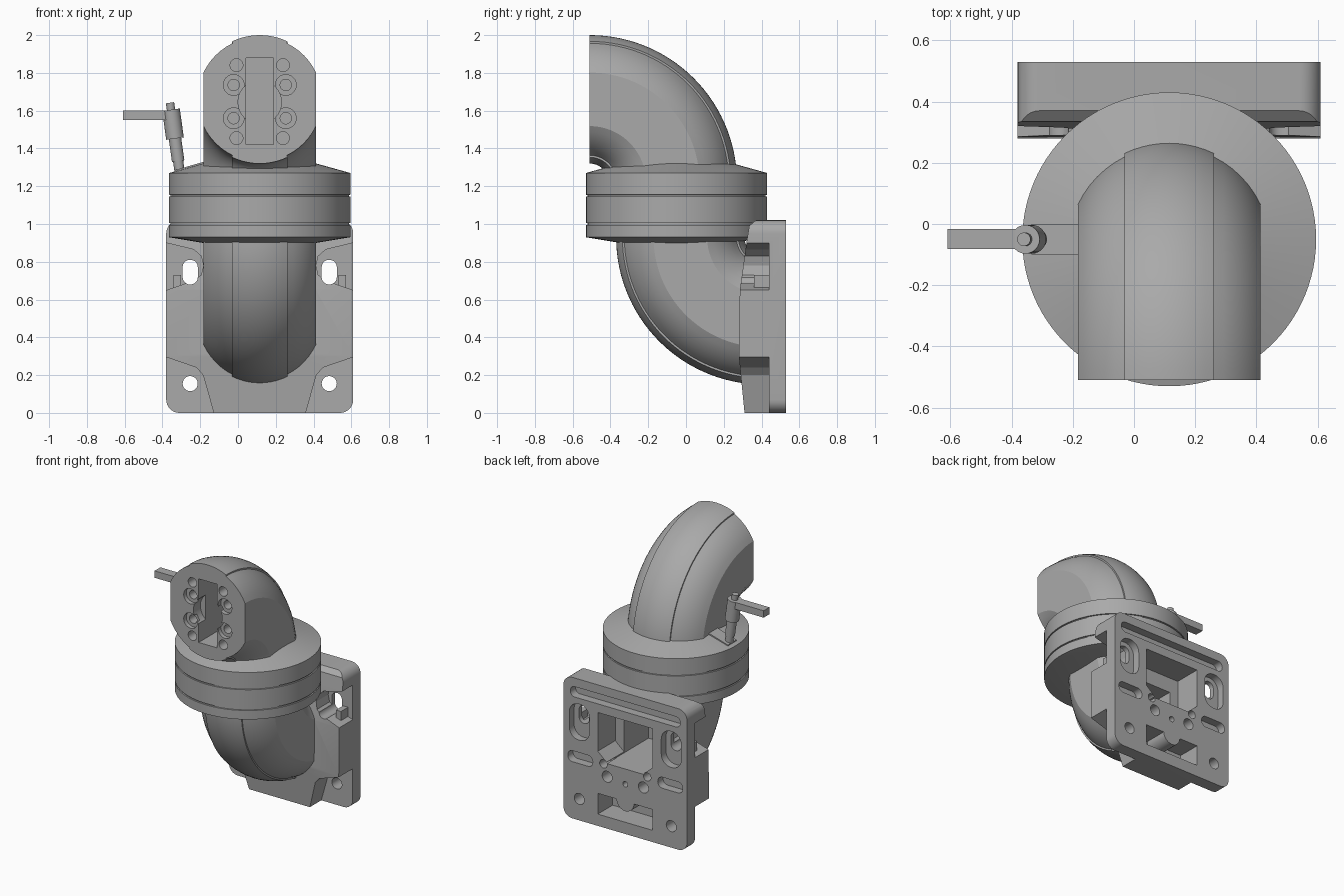
import bpy, bmesh
from math import sin, cos, pi, radians, acos, sqrt
from mathutils import Vector

cube = bpy.data.objects.get("Cube")
if cube:
    bpy.data.objects.remove(cube)

CX = 0.115    # x of the symmetry plane of the body
CY = -0.05    # y of the vertical joint axis

grey = bpy.data.materials.new("satin_grey")
grey.use_nodes = True
grey.diffuse_color = (0.40, 0.40, 0.40, 1)
grey.node_tree.nodes["Principled BSDF"].inputs["Base Color"].default_value = (0.40, 0.40, 0.40, 1)


def loft(name, rings):
    """Closed solid through a list of equal-length point rings."""
    bm = bmesh.new()
    loops = [[bm.verts.new(p) for p in ring] for ring in rings]
    n = len(loops[0])
    for a, b in zip(loops, loops[1:]):
        for i in range(n):
            j = (i + 1) % n
            bm.faces.new((a[i], a[j], b[j], b[i]))
    bm.faces.new(loops[0])
    bm.faces.new(loops[-1])
    bmesh.ops.recalc_face_normals(bm, faces=bm.faces)
    mesh = bpy.data.meshes.new(name)
    bm.to_mesh(mesh)
    bm.free()
    mesh.materials.append(grey)
    obj = bpy.data.objects.new(name, mesh)
    bpy.context.collection.objects.link(obj)
    return obj


def prism(pts, y0, y1, name="cutter"):
    """Outline in x (from the symmetry plane) and z, extruded along y."""
    return loft(name, [[(CX + x, y, z) for x, z in pts] for y in (y0, y1)])


def rounded(x, z, w, h, r, n=8):
    pts = []
    for k, (sx, sz) in enumerate(((1, 1), (-1, 1), (-1, -1), (1, -1))):
        for i in range(n + 1):
            a = (k + i / n) * pi / 2
            pts.append((x + sx * (w / 2 - r) + r * cos(a), z + sz * (h / 2 - r) + r * sin(a)))
    return pts


def box(x, z, w, h):
    return [(x - w / 2, z - h / 2), (x + w / 2, z - h / 2), (x + w / 2, z + h / 2), (x - w / 2, z + h / 2)]


def circle(x, z, r, n=24):
    return [(x + r * cos(2 * pi * i / n), z + r * sin(2 * pi * i / n)) for i in range(n)]


def flip(pts):
    return [(-x, z) for x, z in pts]


def combine(obj, tool, operation="DIFFERENCE"):
    mod = obj.modifiers.new("boolean", "BOOLEAN")
    mod.operation, mod.object, mod.solver = operation, tool, "EXACT"
    bpy.context.view_layer.update()
    result = bpy.data.meshes.new_from_object(obj.evaluated_get(bpy.context.evaluated_depsgraph_get()))
    obj.modifiers.clear()
    obj.data = result
    bpy.data.objects.remove(tool)


def finish(obj, angle=20):
    bpy.ops.object.select_all(action="DESELECT")
    obj.select_set(True)
    bpy.context.view_layer.objects.active = obj
    bpy.ops.object.shade_smooth_by_angle(angle=radians(angle))


# Elbow section: flat cheeks and a raised band along the spine
def elbow_section(r=0.33, band_r=0.34, flat=0.298, band=0.145):
    a0, a1 = acos(flat / r), acos(band / r)
    half = [(r, a0 + (a1 - a0) * i / 6) for i in range(7)]
    half += [(band_r, a1 + 0.01 + (pi - 2 * a1 - 0.02) * i / 10) for i in range(11)]
    half += [(r, pi - a1 + (a1 - a0) * i / 6) for i in range(7)]
    return [(q * cos(a + s), q * sin(a + s)) for s in (0, pi) for q, a in half]


def elbow(name, cy, cz, sign, bend=0.44, steps=30):
    rings = []
    for k in range(steps + 1):
        t = pi / 2 * k / steps
        rings.append([(CX + x, cy + sign * (bend + v) * sin(t), cz + sign * (bend + v) * cos(t))
                      for x, v in elbow_section()])
    return loft(name, rings)


# Upper elbow with its open mouth
upper = elbow("upper_elbow", -0.51, 1.22, 1)
combine(upper, prism(box(0, 1.65, 0.145, 0.46), -0.6, -0.16))
combine(upper, prism(circle(0, 1.645, 0.115, 32), -0.6, -0.43))
for sx in (-1, 1):
    for sz in (-1, 1):
        combine(upper, prism(circle(sx * 0.138, 1.648 + sz * 0.088, 0.055), -0.6, -0.48))
        combine(upper, prism(circle(sx * 0.138, 1.648 + sz * 0.088, 0.03), -0.6, -0.38))
        combine(upper, prism(circle(sx * 0.123, 1.648 + sz * 0.193, 0.034), -0.6, -0.42))
finish(upper)

# Round swivel joint with two parting grooves
profile = [(0.30, 0.90), (0.48, 0.93)]
for z in (1.0, 1.15):
    profile += [(0.48, z - 0.005), (0.472, z - 0.004), (0.472, z + 0.004), (0.48, z + 0.005)]
profile += [(0.48, 1.27), (0.30, 1.32)]
joint = loft("swivel_joint", [[(x, y, z) for x, y in circle(CX, CY, r, 96)] for r, z in profile])
finish(joint, 12)

# Mounting plate: side profile trimmed to a rounded outline
side = [(0.53, 0), (0.53, 1.02), (0.37, 1.02), (0.335, 0.99), (0.32, 0.9),
        (0.285, 0.65), (0.28, 0.3), (0.31, 0)]
plate = loft("mounting_plate", [[(x, y, z) for y, z in side] for x in (CX - 0.495, CX + 0.495)])
combine(plate, prism(rounded(0, 0.51, 0.99, 1.02, 0.07), 0.2, 0.6), "INTERSECT")

# Front pockets, bolt holes, keyholes and back slots on both sides
low_pocket = [(0.6, 0.32), (0.495, 0.295), (0.335, 0.24), (0.30, 0.20), (0.215, -0.1), (0.6, -0.1)]
high_pocket = [(0.6, 0.93), (0.495, 0.90), (0.35, 0.865), (0.31, 0.83), (0.298, 0.78),
               (0.31, 0.73), (0.35, 0.70), (0.495, 0.65), (0.6, 0.62)]
for side_of in (list, flip):
    for outline in (low_pocket, high_pocket):
        combine(plate, prism(side_of(outline), 0.1, 0.44))

# Lower elbow fused to the plate
combine(plate, elbow("lower_elbow", 0.41, 0.93, -1), "UNION")

for side_of in (list, flip):
    for outline, depth in (
            (circle(0.368, 0.155, 0.04), 0.2),
            (rounded(0.368, 0.745, 0.08, 0.13, 0.038), 0.2),
            (rounded(0.368, 0.71, 0.16, 0.26, 0.075), 0.475),
            (rounded(0.36, 0.45, 0.20, 0.08, 0.038), 0.47),
            (circle(0.145, 0.375, 0.04), 0.42),
            (circle(0.175, 0.46, 0.03), 0.42)):
        combine(plate, prism(side_of(outline), depth, 0.6))

# Back openings along the middle
window = [(-0.22, 0.82), (0.22, 0.82), (0.22, 0.54), (0.14, 0.47), (-0.14, 0.47), (-0.22, 0.54)]
combine(plate, prism(window, 0.33, 0.6))
combine(plate, prism(box(0, 0.59, 0.30, 0.24), 0.05, 0.6))
combine(plate, prism(rounded(0, 0.92, 0.88, 0.075, 0.036), 0.47, 0.6))
combine(plate, prism(circle(0, 0.36, 0.02), 0.42, 0.6))
combine(plate, prism(box(0, 0.16, 0.44, 0.15), 0.36, 0.6))
finish(plate)

# Half-round screw boss in the bottom opening
boss = prism([(0.07 * cos(a * pi / 12), 0.235 - 0.07 * sin(a * pi / 12)) for a in range(13)],
             0.36, 0.53, "bottom_boss")
finish(boss)

# Small stops inside the upper pockets
for label, s in (("left", 1), ("right", -1)):
    prism(box(s * 0.437, 0.695, 0.04, 0.07), 0.36, 0.45, label + "_stop")

# Locking lever: pad, tilted stem with collar, flat handle
prism([(x - CX, z) for x, z in ((-0.335, 1.25), (-0.335, 1.285), (-0.18, 1.33), (-0.18, 1.25))],
      -0.10, 0.0, "lever_pad")
foot, tip = Vector((-0.308, CY, 1.27)), Vector((-0.36, CY, 1.642))
axis = (tip - foot).normalized()
across = Vector((axis.z, 0, -axis.x))
stem = []
for f, r in ((0, 0.027), (0.17, 0.027), (0.17, 0.033), (0.49, 0.033), (0.49, 0.047),
             (0.9, 0.047), (0.9, 0.022), (1, 0.022)):
    stem.append([foot.lerp(tip, f) + across * a + Vector((0, b, 0)) for a, b in circle(0, 0, r)])
finish(loft("lever_stem", stem))
prism(box(-0.475 - CX, 1.575, 0.27, 0.05), -0.082, -0.016, "lever_handle")
